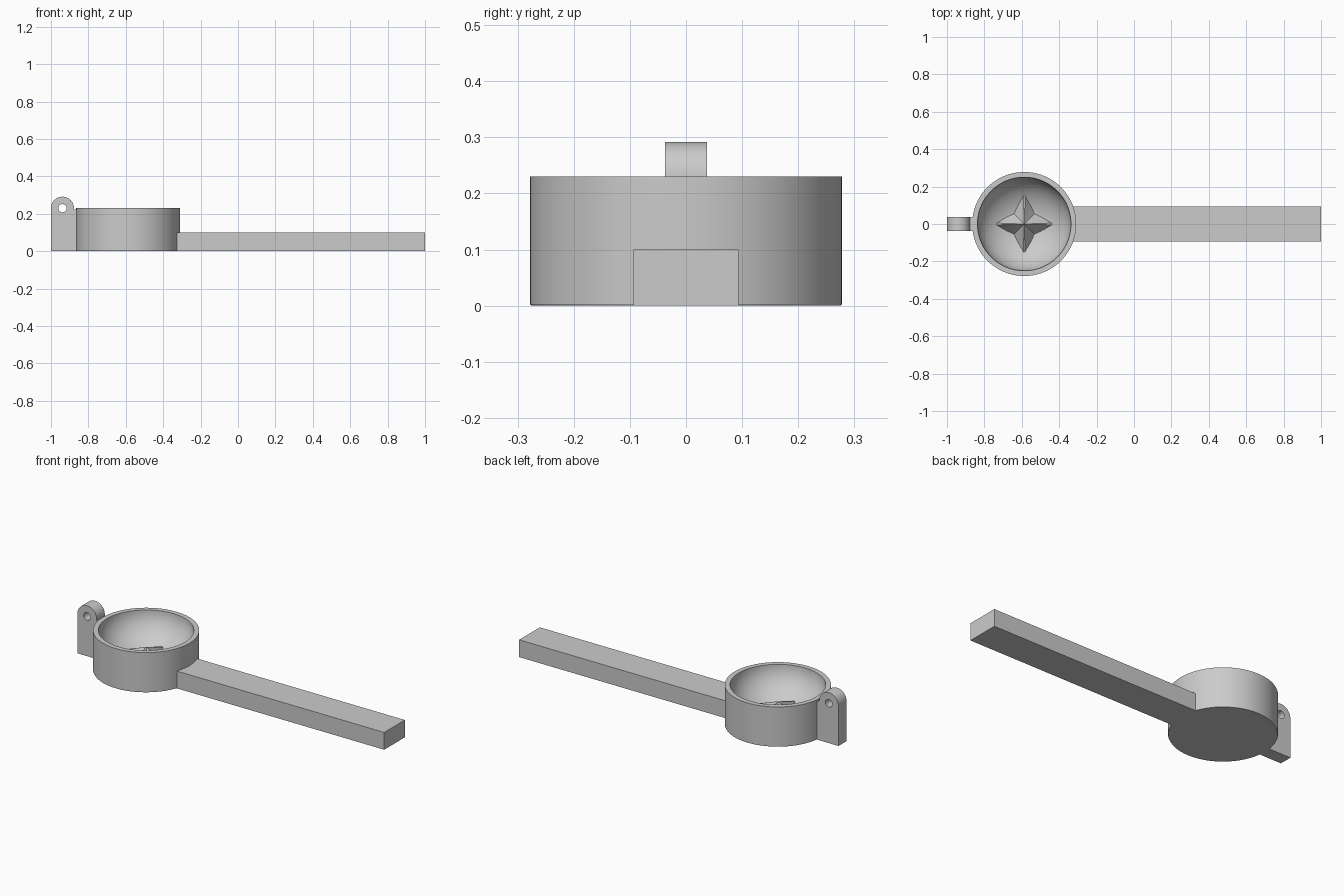
import bpy, bmesh, math

if "Cube" in bpy.data.objects:
    bpy.data.objects.remove(bpy.data.objects["Cube"])

mat = bpy.data.materials.new("plain_grey")
mat.diffuse_color = (0.6, 0.6, 0.6, 1)
mat.use_nodes = True
mat.node_tree.nodes["Principled BSDF"].inputs["Base Color"].default_value = mat.diffuse_color
CX = -0.587          # cup centre


def finish(name, bm, smooth=True):
    bmesh.ops.remove_doubles(bm, verts=bm.verts, dist=1e-5)
    bmesh.ops.recalc_face_normals(bm, faces=bm.faces)
    me = bpy.data.meshes.new(name)
    bm.to_mesh(me)
    bm.free()
    me.materials.append(mat)
    ob = bpy.data.objects.new(name, me)
    bpy.context.collection.objects.link(ob)
    if smooth:
        bpy.context.view_layer.objects.active = ob
        ob.select_set(True)
        bpy.ops.object.shade_smooth_by_angle(angle=math.radians(30))
        ob.select_set(False)
    return ob


# Cup: lathed profile with flat base, straight wall and elliptical bowl
R, RI, H, DEPTH = 0.278, 0.25, 0.23, 0.19
profile = [(0, 0), (R - 0.002, 0), (R, 0.003), (R, H)]
for i in range(21):
    a = math.pi / 2 * i / 20
    profile.append((RI * math.cos(a), H - DEPTH * math.sin(a)))
bm = bmesh.new()
vs = [bm.verts.new((CX + r, 0, z)) for r, z in profile]
es = [bm.edges.new(p) for p in zip(vs, vs[1:])]
bmesh.ops.spin(bm, geom=vs + es, cent=(CX, 0, 0), axis=(0, 0, 1),
               angle=2 * math.pi, steps=96)
finish("cup", bm)

# Reamer star: four blunt ridges falling from a central apex
bm = bmesh.new()
outline = []
for k in range(4):
    c, s = math.cos(k * math.pi / 2), math.sin(k * math.pi / 2)
    for x, y, z in ((0.144, -0.011, 0.068), (0.15, -0.005, 0.077),
                    (0.15, 0.005, 0.077), (0.144, 0.011, 0.068),
                    (0.056, 0.056, 0.046)):
        outline.append((CX + x * c - y * s, x * s + y * c, z))
top = [bm.verts.new(p) for p in outline]
low = [bm.verts.new((x, y, 0.02)) for x, y, z in outline]
apex = bm.verts.new((CX, 0, 0.133))
n = len(top)
for i in range(n):
    j = (i + 1) % n
    bm.faces.new((apex, top[i], top[j]))
    bm.faces.new((top[i], low[i], low[j], top[j]))
bm.faces.new(low)
finish("reamer_star", bm)


def box(name, x0, x1, hw, z1):
    bm = bmesh.new()
    bmesh.ops.create_cube(bm, size=1)
    for v in bm.verts:
        v.co = (x1 if v.co.x > 0 else x0, hw if v.co.y > 0 else -hw,
                z1 if v.co.z > 0 else 0)
    return bm, name


# Handle: starts on the curved cup wall so nothing pokes into the bowl
bm = bmesh.new()
pts = [(1, -0.094), (1, 0.094)]
for i in range(13):
    y = 0.094 - 0.188 * i / 12
    pts.append((CX + math.sqrt((R - 0.004) ** 2 - y * y), y))
f = bm.faces.new([bm.verts.new((x, y, 0)) for x, y in pts])
ext = bmesh.ops.extrude_face_region(bm, geom=[f])["geom"]
bmesh.ops.translate(bm, vec=(0, 0, 0.1),
                    verts=[v for v in ext if isinstance(v, bmesh.types.BMVert)])
finish("handle", bm)

# Hinge lug: rounded plate with a pin hole, bridged in quads round the hole
LX, LZ, LR, HR, HW = -0.9385, 0.23, 0.0615, 0.022, 0.037
N = 48
bm = bmesh.new()
rings = []
for y in (-HW, HW):
    outer, inner = [], []
    for i in range(N):
        a = 2 * math.pi * i / N
        c, s = math.cos(a), math.sin(a)
        if s >= -1e-6:
            o = (LX + LR * c, y, LZ + LR * s)
        else:        # lower half projects onto a short rectangle
            k = LR / max(abs(c), abs(s))
            o = (LX + k * c, y, LZ + k * s)
        outer.append(bm.verts.new(o))
        inner.append(bm.verts.new((LX + HR * c, y, LZ + HR * s)))
    rings.append((outer, inner))
(o0, i0), (o1, i1) = rings
for i in range(N):
    j = (i + 1) % N
    for a, b in ((o0, i0), (i0, i1), (i1, o1)):
        bm.faces.new((a[i], a[j], b[j], b[i]))
    if not (N * 5 // 8 <= i < N * 7 // 8):     # open underside joins the stem
        bm.faces.new((o1[i], o1[j], o0[j], o0[i]))
low = [v for i in range(N * 5 // 8, N * 7 // 8) for v in (0,)]
for i in range(N * 5 // 8, N * 7 // 8):        # stem down to the ground
    j = i + 1
    for a in (o0, o1):
        q = [bm.verts.new((a[k].co.x, a[k].co.y, 0)) for k in (i, j)]
        bm.faces.new((a[i], a[j], q[1], q[0]))
for k in (N * 5 // 8, N * 7 // 8):
    p, q = o0[k], o1[k]
    bm.faces.new((p, q, bm.verts.new((q.co.x, q.co.y, 0)),
                  bm.verts.new((p.co.x, p.co.y, 0))))
bm.faces.new([bm.verts.new((LX + sx * LR, sy * HW, 0))
              for sx, sy in ((-1, -1), (1, -1), (1, 1), (-1, 1))])
finish("hinge_lug", bm)

# Web joining the lug to the cup wall
bm, name = box("lug_web", LX + LR - 0.002, CX - R + 0.006, HW, 0.222)
finish(name, bm, False)
